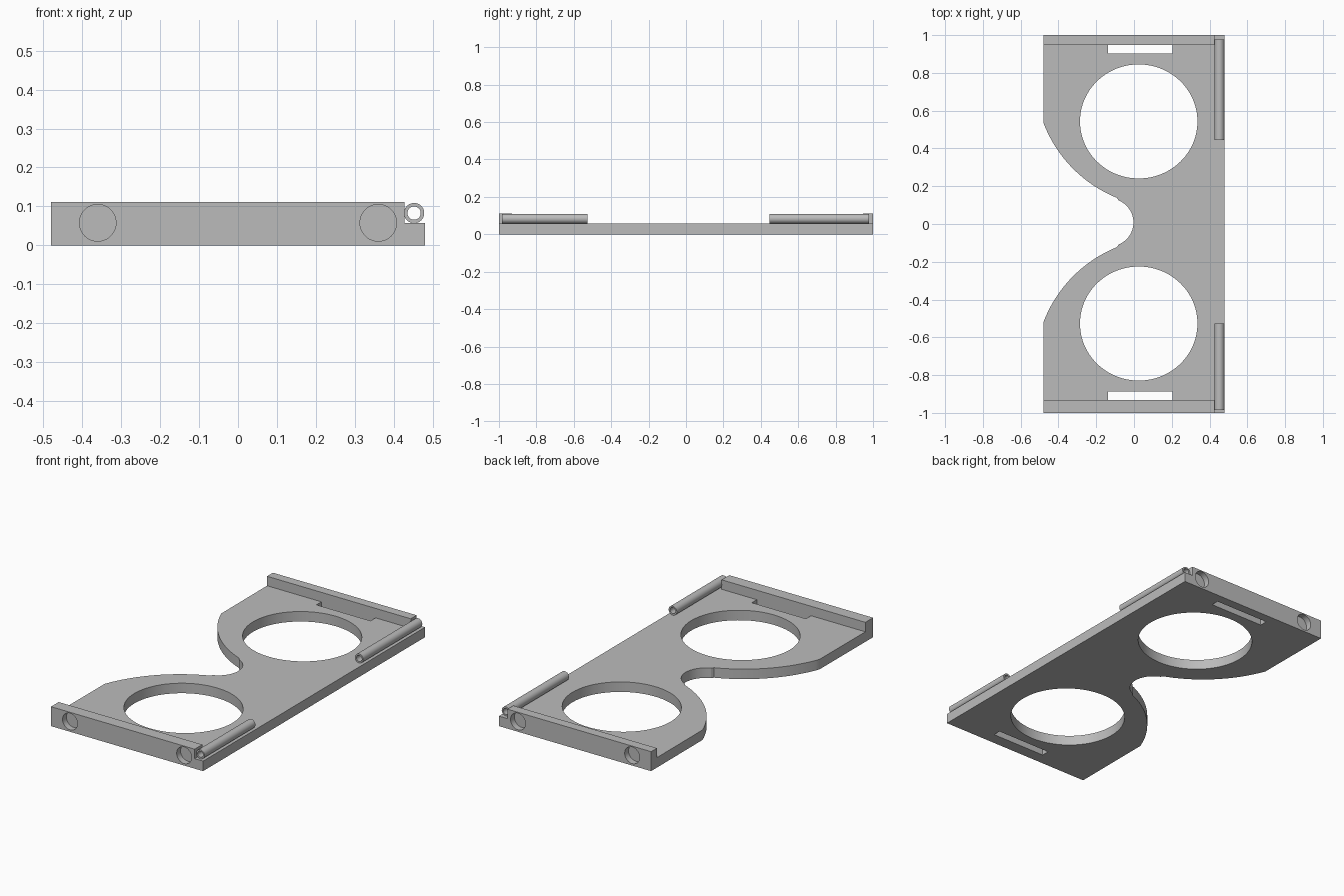
import bpy, bmesh
from math import cos, sin, radians, pi
from mathutils import Vector

if "Cube" in bpy.data.objects:
    bpy.data.objects.remove(bpy.data.objects["Cube"], do_unlink=True)

grey = bpy.data.materials.new("plain grey")
grey.use_nodes = True
grey.diffuse_color = (0.5, 0.5, 0.5, 1)
grey.node_tree.nodes["Principled BSDF"].inputs["Base Color"].default_value = (0.5, 0.5, 0.5, 1)

HALF_W = 0.48
PLATE_Z, WALL_Z, WALL_END = 0.057, 0.111, 0.427
MID = 0.008  # y of the symmetry line of the openings


def prism(name, points, axis, start, end):
    """Extrude a 2D outline along z (points are x, y) or y (points are x, z)."""
    place = (lambda a, b, t: (a, b, t)) if axis == "z" else (lambda a, b, t: (a, t, b))
    bm = bmesh.new()
    face = bm.faces.new([bm.verts.new(place(a, b, start)) for a, b in points])
    grown = bmesh.ops.extrude_face_region(bm, geom=[face])["geom"]
    verts = [g for g in grown if isinstance(g, bmesh.types.BMVert)]
    bmesh.ops.translate(bm, verts=verts, vec=Vector(place(0, 0, end - start)))
    bmesh.ops.recalc_face_normals(bm, faces=bm.faces)
    mesh = bpy.data.meshes.new(name)
    bm.to_mesh(mesh)
    bm.free()
    mesh.materials.append(grey)
    obj = bpy.data.objects.new(name, mesh)
    bpy.context.scene.collection.objects.link(obj)
    return obj


def arc(cx, cy, rx, ry, a0, a1, n):
    angles = [radians(a0 + (a1 - a0) * i / n) for i in range(n + 1)]
    return [(cx + rx * cos(a), cy + ry * sin(a)) for a in angles]


def ring(cx, cy, rx, ry, n=64):
    return arc(cx, cy, rx, ry, 0, 360, n)[:-1]


def rect(x0, x1, y0, y1):
    return [(x0, y0), (x1, y0), (x1, y1), (x0, y1)]


def combine(target, other, operation):
    """Apply a boolean and discard the helper."""
    mod = target.modifiers.new("combine", "BOOLEAN")
    mod.operation, mod.solver, mod.object = operation, "EXACT", other
    bpy.context.view_layer.objects.active = target
    bpy.ops.object.modifier_apply(modifier=mod.name)
    bpy.data.objects.remove(other, do_unlink=True)


def smooth(obj):
    bpy.ops.object.select_all(action="DESELECT")
    obj.select_set(True)
    bpy.context.view_layer.objects.active = obj
    bpy.ops.object.shade_smooth_by_angle(angle=radians(30))


# Plate outline: cheek curve, nose notch, mirrored cheek curve
cheek = arc(0.17, 0.775, 0.695, 0.695, 201, 248, 24)
nose = arc(-0.129, 0, 0.126, 0.126, 68, -68, 24)
lower = [(x, -y) for x, y in reversed(cheek)]
notch = [(x, y + MID) for x, y in cheek + nose + lower]
notch = [(max(x, -HALF_W), y) for x, y in notch]
outline = [(HALF_W, -1), (HALF_W, 1), (-HALF_W, 1)] + notch + [(-HALF_W, -1)]
body = prism("goggle_plate", outline, "z", 0, PLATE_Z)

# Raised end walls
for y0, y1 in ((-1, -0.931), (0.947, 1)):
    wall = prism("end_wall", rect(-HALF_W, WALL_END, y0, y1), "z", 0, WALL_Z)
    combine(body, wall, "UNION")

for side in (-1, 1):
    # Lens opening
    lens = prism("lens_cutter", ring(0.025, MID + side * 0.535, 0.311, 0.302, 96), "z", -0.1, 0.2)
    combine(body, lens, "DIFFERENCE")
    # Strap slot beside the wall
    slot_y = sorted((MID + side * 0.894, MID + side * 0.939))
    slot = prism("slot_cutter", rect(-0.137, 0.205, *slot_y), "z", -0.1, 0.2)
    combine(body, slot, "DIFFERENCE")
    # Shallow round magnet pockets in the end faces
    for x in (-0.36, 0.36):
        pocket = prism("pocket_cutter", ring(x, 0.058, 0.047, 0.047, 48), "y", side * 0.965, side * 1.1)
        combine(body, pocket, "DIFFERENCE")
smooth(body)

# Hinge tubes along the straight edge
for name, y0, y1 in (("front_hinge_tube", -0.985, -0.526), ("back_hinge_tube", 0.446, 0.978)):
    tube = prism(name, ring(0.452, 0.083, 0.026, 0.026, 40), "y", y0, y1)
    bore = prism("bore_cutter", ring(0.452, 0.083, 0.017, 0.017, 40), "y", y0 - 0.1, y1 + 0.1)
    combine(tube, bore, "DIFFERENCE")
    smooth(tube)
